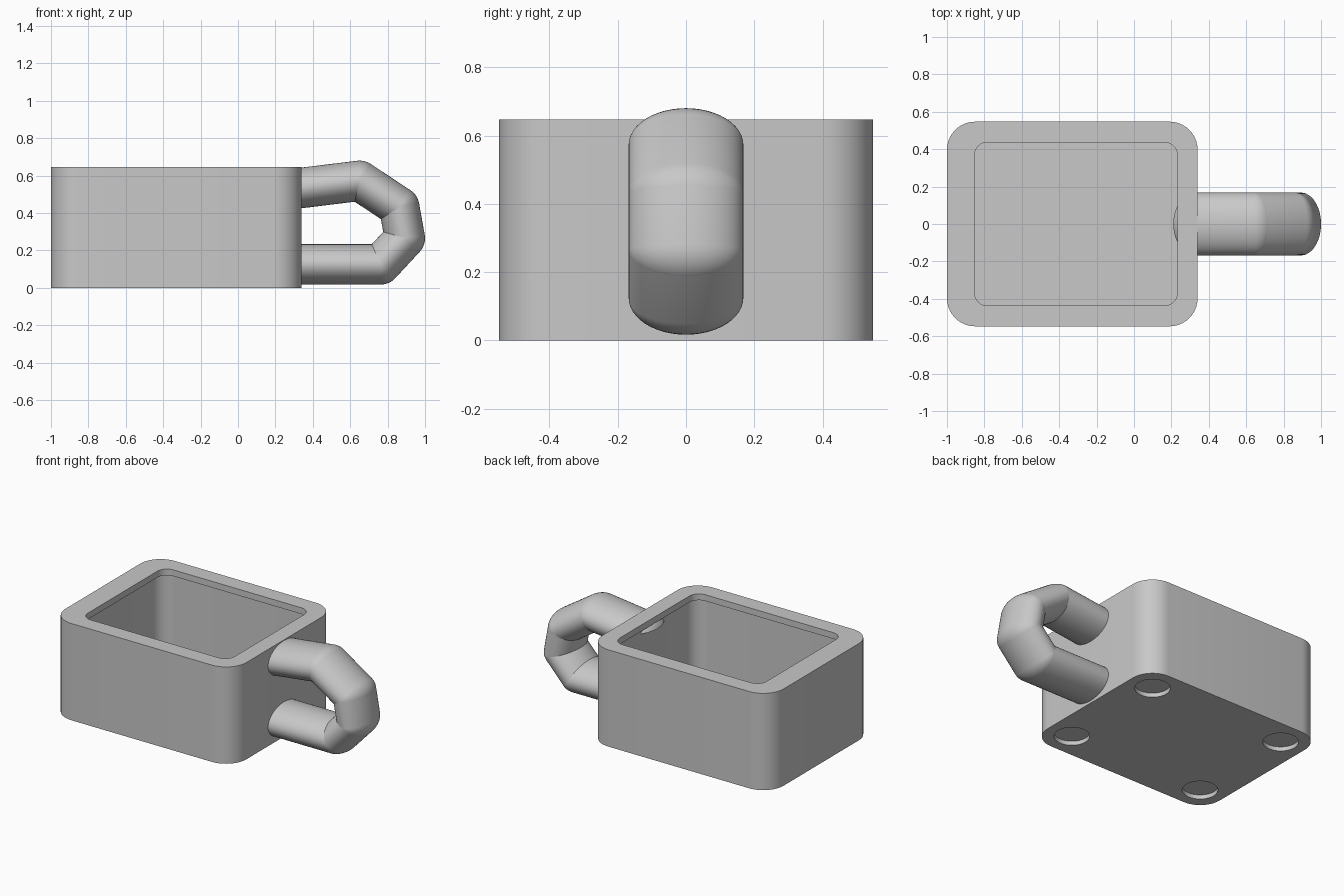
import bpy, bmesh
from math import cos, sin, pi, radians
from mathutils import Vector

if "Cube" in bpy.data.objects:
    bpy.data.objects.remove(bpy.data.objects["Cube"])

GREY = (0.58, 0.58, 0.58, 1)
grey = bpy.data.materials.new("plain_grey")
grey.use_nodes = True
grey.diffuse_color = GREY
grey.node_tree.nodes["Principled BSDF"].inputs["Base Color"].default_value = GREY


def finish(bm, name, smooth=True):
    """Turn a bmesh into a shaded, coloured object."""
    bmesh.ops.recalc_face_normals(bm, faces=bm.faces)
    mesh = bpy.data.meshes.new(name)
    bm.to_mesh(mesh)
    bm.free()
    mesh.materials.append(grey)
    obj = bpy.data.objects.new(name, mesh)
    bpy.context.collection.objects.link(obj)
    if smooth:
        bpy.ops.object.select_all(action="DESELECT")
        obj.select_set(True)
        bpy.context.view_layer.objects.active = obj
        bpy.ops.object.shade_smooth_by_angle(angle=radians(30))
    return obj


def finish_cutter(bm, name):
    """A helper shape that is never drawn."""
    obj = finish(bm, name, smooth=False)
    obj.hide_render = True
    obj.hide_set(True)
    return obj


def subtract(obj, cutter):
    mod = obj.modifiers.new(cutter.name, "BOOLEAN")
    mod.operation = "DIFFERENCE"
    mod.solver = "EXACT"
    mod.object = cutter


def rounded_ring(bm, x0, x1, half_y, radius, z, steps=10):
    """One horizontal loop of vertices round a rounded rectangle."""
    ring = []
    corners = [(x1, half_y), (x0, half_y), (x0, -half_y), (x1, -half_y)]
    for i, (x, y) in enumerate(corners):
        cx = x - radius if x == x1 else x + radius
        cy = y - radius if y > 0 else y + radius
        for k in range(steps + 1):
            a = (i + k / steps) * pi / 2
            ring.append(bm.verts.new((cx + radius * cos(a), cy + radius * sin(a), z)))
    return ring


# Hollow body: outer wall, rim, thin overhanging lip, cavity and floor
TOP, LIP, FLOOR = 0.647, 0.605, 0.06
OUTER = (-1.0, 0.34, 0.547, 0.15)
OPENING = (-0.853, 0.232, 0.437, 0.07)
CAVITY = (-0.885, 0.25, 0.455, 0.10)
bm = bmesh.new()
levels = [(OUTER, 0), (OUTER, TOP), (OPENING, TOP), (OPENING, LIP),
          (CAVITY, LIP), (CAVITY, FLOOR)]
rings = [rounded_ring(bm, *shape, z) for shape, z in levels]
for low, high in zip(rings, rings[1:]):
    for i in range(len(low)):
        j = (i + 1) % len(low)
        bm.faces.new((low[i], low[j], high[j], high[i]))
bm.faces.new(rings[0])
bm.faces.new(rings[-1])
body = finish(bm, "box_body")

# Round recesses under the four corners
bm = bmesh.new()
for x in (-0.83, 0.17):
    for y in (-0.375, 0.375):
        disc = bmesh.ops.create_cone(bm, cap_ends=True, segments=40, radius1=0.107,
                                     radius2=0.107, depth=0.08)
        bmesh.ops.translate(bm, verts=disc["verts"], vec=(x, y, -0.012))
subtract(body, finish_cutter(bm, "foot_recess_cutter"))

# Clears the handle ends out of the cavity, up to just below the lip
bm = bmesh.new()
block = bmesh.ops.create_cube(bm, size=1)
for v in block["verts"]:
    v.co = Vector((0.1 + v.co.x * 0.32, v.co.y * 0.6, 0.275 + v.co.z * 0.6))
end_cutter = finish_cutter(bm, "handle_end_cutter")

# Handle: straight links, each the hull of two flattened balls
PATH = [(0.308, 0.53), (0.65, 0.572), (0.862, 0.432), (0.892, 0.265), (0.762, 0.125), (0.308, 0.125)]
RADIUS, HALF_WIDTH = 0.108, 0.168
for n, ends in enumerate(zip(PATH, PATH[1:])):
    bm = bmesh.new()
    for x, z in ends:
        ball = bmesh.ops.create_uvsphere(bm, u_segments=40, v_segments=24, radius=1)
        for v in ball["verts"]:
            v.co = Vector((x + v.co.x * RADIUS, v.co.z * HALF_WIDTH, z + v.co.y * RADIUS))
    hull = bmesh.ops.convex_hull(bm, input=bm.verts)
    inside = {g for g in hull["geom_interior"] + hull["geom_unused"]
              if isinstance(g, bmesh.types.BMVert)}
    bmesh.ops.delete(bm, geom=list(inside), context="VERTS")
    # Drop buried ball faces whose corners lie on the hull
    outer = {f for f in hull["geom"] if isinstance(f, bmesh.types.BMFace)}
    buried = [f for f in bm.faces if f not in outer]
    bmesh.ops.delete(bm, geom=buried, context="FACES")
    link = finish(bm, "handle_link_%d" % (n + 1))
    if PATH[0][0] in (ends[0][0], ends[1][0]):
        subtract(link, end_cutter)
